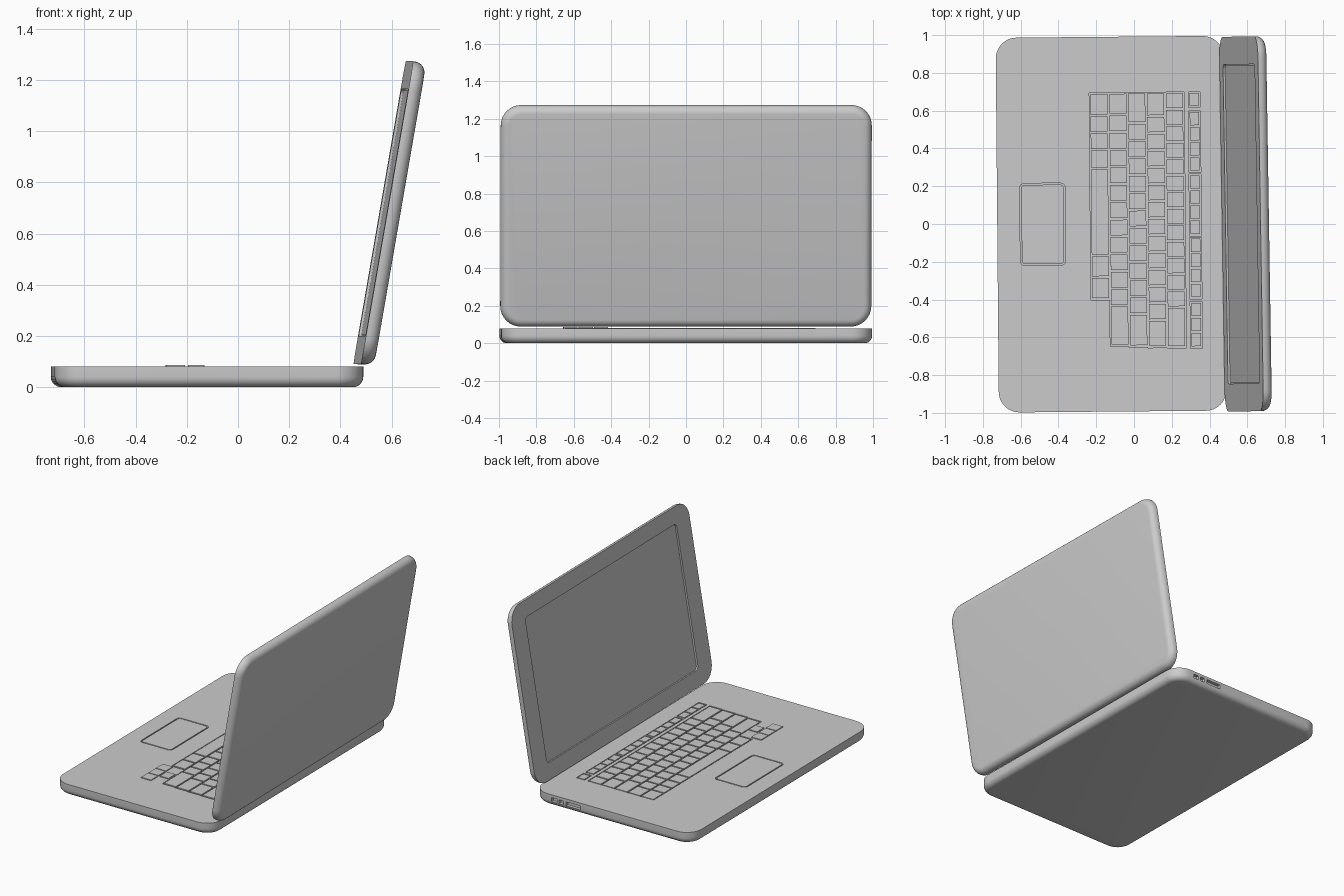
import bpy, bmesh
from math import pi, sin, cos, radians

if "Cube" in bpy.data.objects:
    bpy.data.objects.remove(bpy.data.objects["Cube"])

grey = bpy.data.materials.new("plain grey")
grey.use_nodes = True
GREY = (0.6, 0.6, 0.6, 1)
grey.diffuse_color = GREY
grey.node_tree.nodes["Principled BSDF"].inputs["Base Color"].default_value = GREY


def outline(x0, x1, y0, y1, r, steps):
    """Points around a rectangle with round corners."""
    corners = [(x1 - r, y1 - r), (x0 + r, y1 - r), (x0 + r, y0 + r), (x1 - r, y0 + r)]
    return [(cx + r * cos(a), cy + r * sin(a))
            for i, (cx, cy) in enumerate(corners)
            for a in [(i + k / steps) * pi / 2 for k in range(steps + 1)]]


def slab(name, x0, x1, y0, y1, top, thick, corner, belly=0.0, steps=4):
    """Rounded plate with a sharp upper rim and an optional rounded underside."""
    rings = [(0, top), (0, top - thick + belly)]
    if belly:
        rings += [(belly * (1 - cos(a)), top - thick + belly * (1 - sin(a)))
                  for a in [k * pi / 12 for k in range(1, 7)]]
    bm = bmesh.new()
    loops = []
    for inset, z in rings:
        pts = outline(x0 + inset, x1 - inset, y0 + inset, y1 - inset, corner - inset, steps)
        loops.append([bm.verts.new((x, y, z)) for x, y in pts])
    n = len(loops[0])
    for a, b in zip(loops, loops[1:]):
        for i in range(n):
            j = (i + 1) % n
            bm.faces.new((a[i], b[i], b[j], a[j]))
    bm.faces.new(loops[0])
    bm.faces.new(loops[-1][::-1])
    return finish(name, bm)


def boxes(name, items):
    """One mesh holding several boxes (x0, x1, y0, y1, z0, z1)."""
    bm = bmesh.new()
    for x0, x1, y0, y1, z0, z1 in items:
        for v in bmesh.ops.create_cube(bm, size=1)["verts"]:
            v.co = (x1 if v.co.x > 0 else x0, y1 if v.co.y > 0 else y0,
                    z1 if v.co.z > 0 else z0)
    return finish(name, bm)


def finish(name, bm):
    bmesh.ops.recalc_face_normals(bm, faces=bm.faces[:])
    mesh = bpy.data.meshes.new(name)
    bm.to_mesh(mesh)
    bm.free()
    mesh.materials.append(grey)
    ob = bpy.data.objects.new(name, mesh)
    bpy.context.collection.objects.link(ob)
    return ob


def select(ob):
    bpy.ops.object.select_all(action="DESELECT")
    ob.select_set(True)
    bpy.context.view_layer.objects.active = ob


def cut(ob, cutter):
    mod = ob.modifiers.new("cut", "BOOLEAN")
    mod.operation, mod.solver, mod.object = "DIFFERENCE", "EXACT", cutter
    select(ob)
    bpy.ops.object.modifier_apply(modifier=mod.name)
    bpy.data.objects.remove(cutter)


# Lower body; its upper face lies at local z = 0
base = slab("base", -0.724, 0.482, -0.992, 0.992, 0, 0.08, 0.11, 0.04, 8)

# Key rows: front edge, back edge, start, key widths
rows = [
    (-0.225, -0.135, 0.69, [0.12, 0.09, 0.09, 0.10, 0.46, 0.115, 0.115]),
    (-0.125, -0.035, 0.69, [0.115] + [0.092] * 11 + [0.21]),
    (-0.025, 0.065, 0.69, [0.16] + [0.092] * 11 + [0.17]),
    (0.075, 0.165, 0.69, [0.125] + [0.09] * 12 + [0.14]),
    (0.175, 0.265, 0.69, [0.0875] * 13 + [0.21]),
    (0.30, 0.35, 0.69, [0.075]),
    (0.30, 0.35, 0.59, [0.08] * 4),
    (0.30, 0.35, 0.255, [0.08] * 4),
    (0.30, 0.35, -0.08, [0.08] * 4),
    (0.30, 0.35, -0.42, [0.08] * 3),
]
GAP = 0.01
keys = []
for x0, x1, y, widths in rows:
    well = (x0 - 0.006, x1 + 0.006, y - sum(widths) - 0.001, y + 0.006, -0.012, 0.02)
    cut(base, boxes("key_well", [well]))
    for w in widths:
        keys.append((x0, x1, y - w + GAP, y, -0.014, 0.001))
        y -= w

# Raised arrow keys
arrows = [(-0.287, -0.212, y - 0.075, y, -0.01, 0.006) for y in (-0.415, -0.497, -0.579)]
arrows.append((-0.20, -0.125 - GAP, -0.572, -0.497, -0.01, 0.006))
parts = [boxes("keys", keys), boxes("arrow_keys", arrows)]

# Touchpad set in a narrow groove
cut(base, slab("pad_well", -0.603, -0.363, -0.215, 0.22, 0.02, 0.032, 0.025))
parts.append(slab("touchpad", -0.595, -0.371, -0.207, 0.212, 0, 0.014, 0.018))

# Ports on the side near the hinge
for x0, x1 in [(0.30, 0.34), (0.25, 0.285), (0.12, 0.23)]:
    cut(base, boxes("port_hole", [(x0, x1, 0.97, 1.1, -0.048, -0.02)]))

for ob in parts:
    ob.parent = base
base.location.z = 0.08
base.rotation_euler.z = radians(0.5)

# Lid with a recessed screen, built flat and then swung open
lid = slab("lid", -0.6, 0.6, -0.992, 0.992, 0, 0.052, 0.11, 0.042, 8)
cut(lid, slab("screen_well", -0.49, 0.49, -0.845, 0.845, 0.02, 0.032, 0.025))
screen = slab("screen", -0.485, 0.485, -0.84, 0.84, -0.010, 0.004, 0.02)
screen.parent = lid
lid.location = (0.568, 0, 0.6825)
lid.rotation_euler = (0, radians(-80.2), radians(0.9))

for ob in (base, lid):
    select(ob)
    bpy.ops.object.shade_smooth_by_angle(angle=radians(35))
